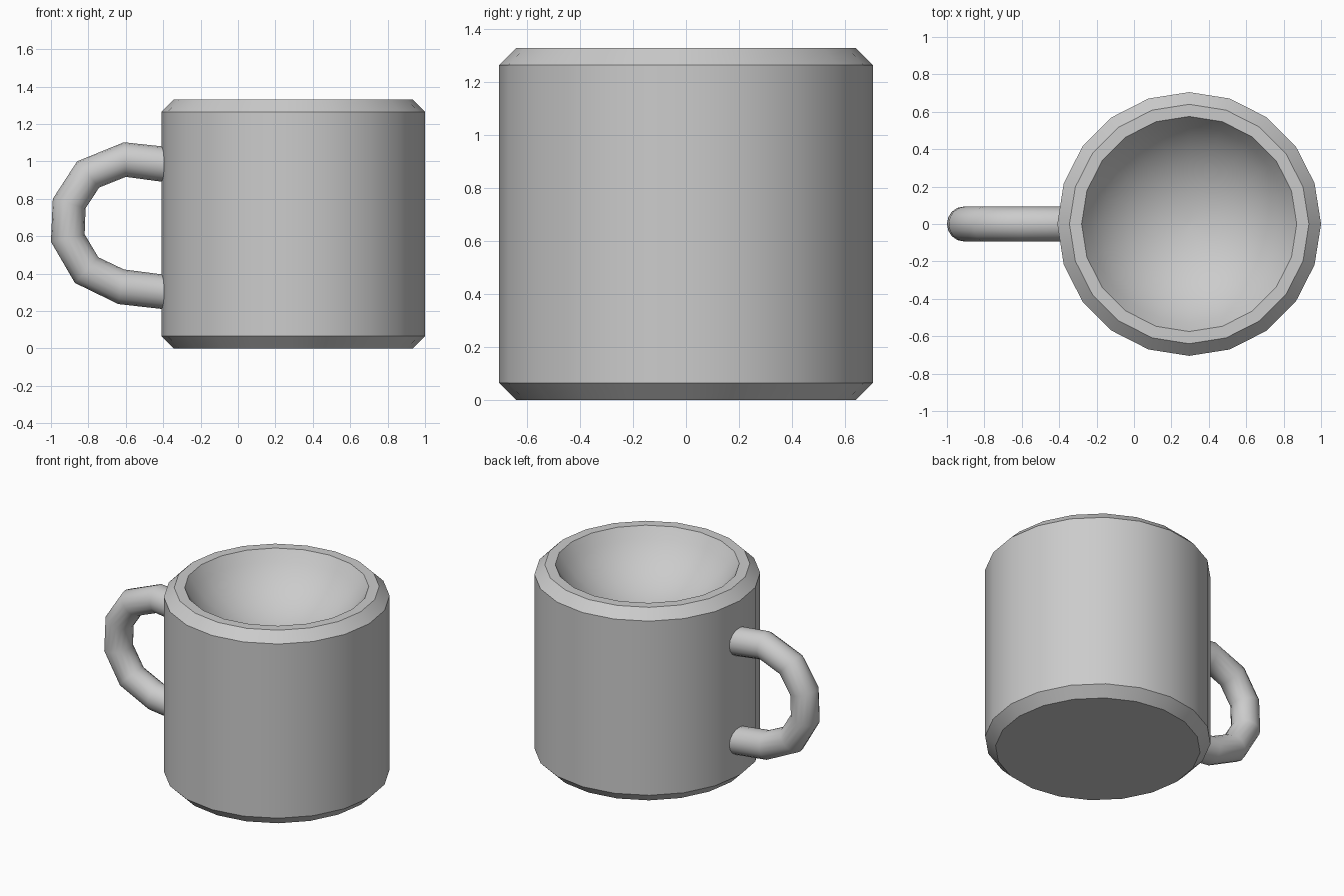
import bpy, bmesh, math

if "Cube" in bpy.data.objects:
    bpy.data.objects.remove(bpy.data.objects["Cube"])

SIDES = 20
CX, R, H, CH = 0.295, 0.705, 1.33, 0.065
BOWL, DEPTH = 0.575, 0.34


def skin(name, rings, angle=35):
    """Bridge a list of vertex rings, cap both ends and shade smooth."""
    bm = bmesh.new()
    loops = [[bm.verts.new(p) for p in ring] for ring in rings]
    n = len(loops[0])
    for a, b in zip(loops, loops[1:]):
        for i in range(n):
            j = (i + 1) % n
            bm.faces.new((a[i], a[j], b[j], b[i]))
    bm.faces.new(loops[0])
    bm.faces.new(loops[-1])
    bmesh.ops.recalc_face_normals(bm, faces=bm.faces)
    mesh = bpy.data.meshes.new(name)
    bm.to_mesh(mesh)
    bm.free()
    ob = bpy.data.objects.new(name, mesh)
    bpy.context.collection.objects.link(ob)
    bpy.ops.object.select_all(action='DESELECT')
    ob.select_set(True)
    bpy.context.view_layer.objects.active = ob
    bpy.ops.object.shade_smooth_by_angle(angle=math.radians(angle))
    return ob


def circle(r, z):
    return [(CX + r * math.cos(math.tau * i / SIDES),
             r * math.sin(math.tau * i / SIDES), z) for i in range(SIDES)]


# Mug body: chamfered outside, flat rim, rounded bowl inside
profile = [(R - CH, 0), (R, CH), (R, H - CH), (R - CH, H)]
STEPS = 8
slope = 2 * math.atan(DEPTH / BOWL)
ball = BOWL / math.sin(slope)
for k in range(STEPS):
    t = slope * (1 - k / STEPS)
    profile.append((ball * math.sin(t), H - DEPTH + ball * (1 - math.cos(t))))
profile.append((0.015, H - DEPTH))
skin("mug_body", [circle(r, z) for r, z in profile])

# Handle: outer and inner outline points (x, z) joined by round sections
outer = [(-0.34, 1.073), (-0.61, 1.102), (-0.86, 1.0), (-0.99, 0.80),
         (-1.0, 0.57), (-0.872, 0.35), (-0.64, 0.237), (-0.34, 0.203)]
inner = [(-0.34, 0.882), (-0.60, 0.917), (-0.742, 0.86), (-0.815, 0.75),
         (-0.82, 0.61), (-0.747, 0.487), (-0.61, 0.422), (-0.34, 0.387)]
SECTION = 16
rings = []
for (ox, oz), (ix, iz) in zip(outer, inner):
    ring = []
    for i in range(SECTION):
        a = math.tau * i / SECTION
        c = math.cos(a) / 2
        ring.append(((ox + ix) / 2 + (ox - ix) * c,
                     0.093 * math.sin(a),
                     (oz + iz) / 2 + (oz - iz) * c))
    rings.append(ring)
skin("handle", rings, 40)
